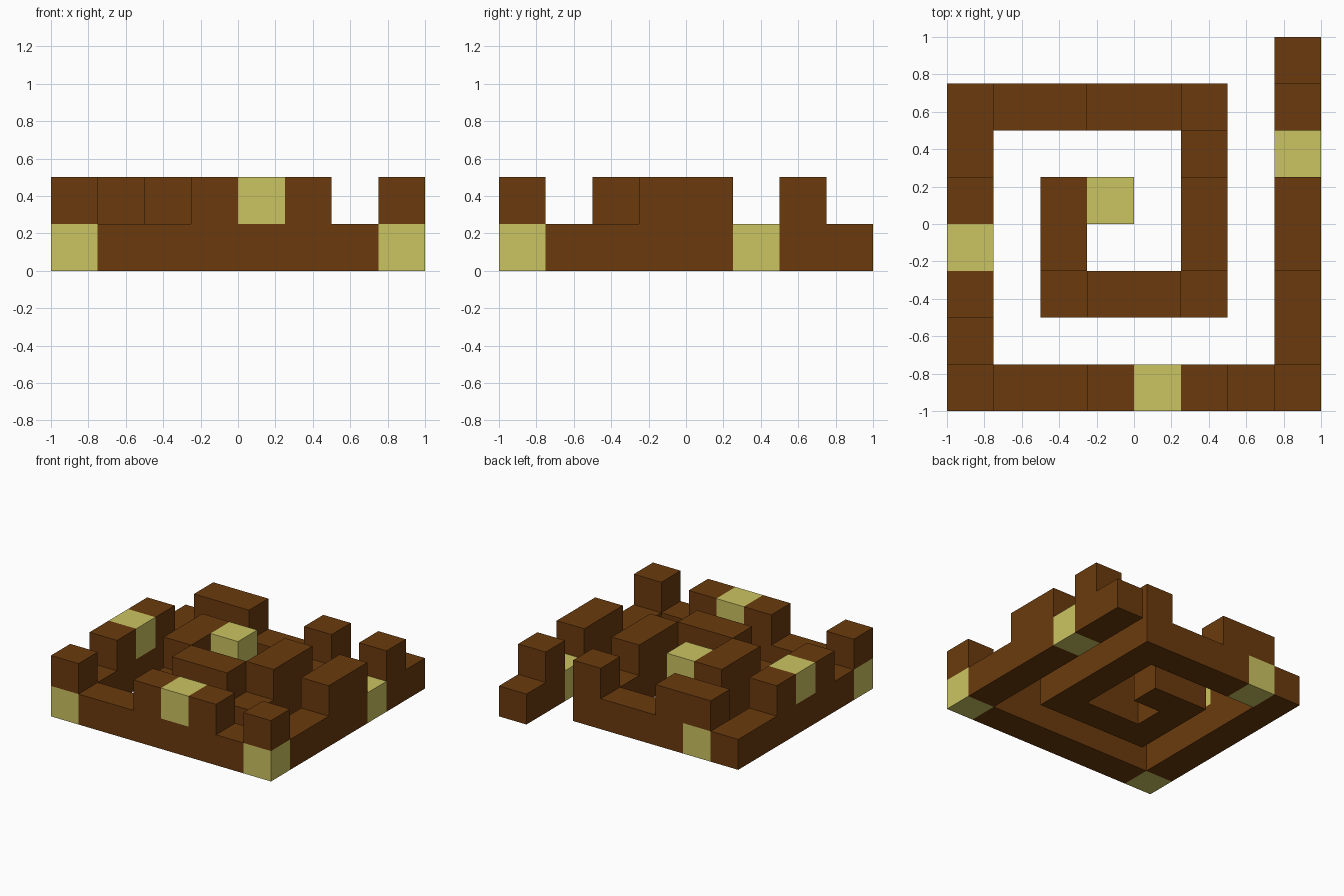
import bpy, bmesh
from mathutils import Vector

if "Cube" in bpy.data.objects:
    bpy.data.objects.remove(bpy.data.objects["Cube"])

S = 0.25  # edge length of one block


def material(name, rgb):
    m = bpy.data.materials.new(name)
    m.diffuse_color = (*rgb, 1)
    m.use_nodes = True
    m.node_tree.nodes["Principled BSDF"].inputs["Base Color"].default_value = m.diffuse_color
    return m


brown = material("brown", (0.146, 0.043, 0.0042))
yellow = material("pale yellow", (0.60, 0.55, 0.122))

# Spiral path on an 8 x 8 grid, walked from corner to corner
corners = [(7, 7), (7, 0), (0, 0), (0, 6), (5, 6), (5, 2), (2, 2), (2, 4), (3, 4)]
path = [corners[0]]
for cx, cy in corners[1:]:
    while path[-1] != (cx, cy):
        x, y = path[-1]
        path.append((x + (cx > x) - (cx < x), y + (cy > y) - (cy < y)))

# Cells that carry a second, raised block
raised = [(7, 6), (7, 4), (7, 3), (7, 0), (5, 0), (4, 0), (3, 0), (0, 0),
          (0, 2), (0, 3), (0, 4), (1, 6), (2, 6), (5, 6), (5, 4), (5, 3),
          (4, 2), (3, 2), (2, 3), (2, 4), (3, 4)]
# Blocks coloured yellow (x, y, layer)
accents = {(0, 0, 0), (7, 0, 0), (7, 5, 0), (1, 6, 0),
           (4, 0, 1), (0, 3, 1), (3, 4, 1)}

blocks = {(x, y, 0) for x, y in path} | {(x, y, 1) for x, y in raised}


def build(name, cells, mat):
    """Join blocks into one mesh, keeping only faces that are exposed."""
    bm = bmesh.new()
    for c in sorted(cells):
        centre = Vector((c[0] - 3.5, c[1] - 3.5, c[2] + 0.5)) * S
        for axis in range(3):
            for sign in (-1, 1):
                n = [0, 0, 0]
                n[axis] = sign
                if tuple(a + b for a, b in zip(c, n)) in blocks:
                    continue
                n = Vector(n)
                u = Vector([float(i == (axis + 1) % 3) for i in range(3)])
                v = n.cross(u)
                quad = [(-1, -1), (1, -1), (1, 1), (-1, 1)]
                bm.faces.new([bm.verts.new(centre + (n + u * a + v * b) * S / 2)
                              for a, b in quad])
    bmesh.ops.remove_doubles(bm, verts=bm.verts, dist=0.0001)
    me = bpy.data.meshes.new(name)
    bm.to_mesh(me)
    bm.free()
    me.materials.append(mat)
    ob = bpy.data.objects.new(name, me)
    bpy.context.collection.objects.link(ob)
    return ob


# Brown spiral wall and the yellow blocks set into it
build("spiral_wall", blocks - accents, brown)
build("accent_blocks", accents, yellow)
